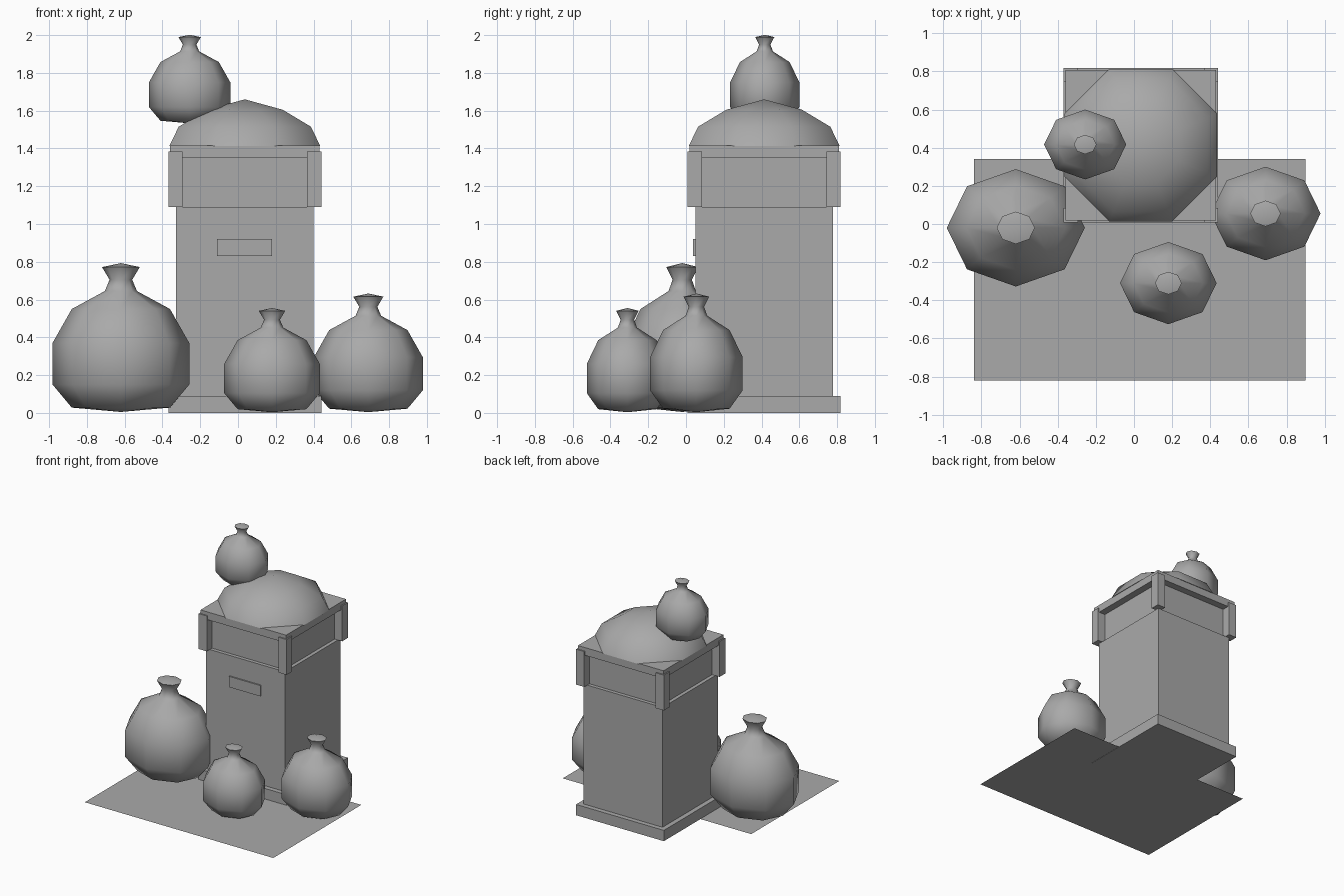
import bpy, bmesh, math

if "Cube" in bpy.data.objects:
    bpy.data.objects.remove(bpy.data.objects["Cube"])

grey = bpy.data.materials.new("plain_grey")
grey.diffuse_color = (0.4, 0.4, 0.4, 1)
grey.use_nodes = True
grey.node_tree.nodes["Principled BSDF"].inputs["Base Color"].default_value = grey.diffuse_color


def finish(name, bm, smooth=False):
    bmesh.ops.recalc_face_normals(bm, faces=bm.faces)
    me = bpy.data.meshes.new(name)
    bm.to_mesh(me)
    bm.free()
    me.materials.append(grey)
    ob = bpy.data.objects.new(name, me)
    bpy.context.collection.objects.link(ob)
    if smooth:
        bpy.ops.object.select_all(action='DESELECT')
        ob.select_set(True)
        bpy.context.view_layer.objects.active = ob
        bpy.ops.object.shade_smooth_by_angle(angle=math.radians(50))
    return ob


def box(name, x0, x1, y0, y1, z0, z1):
    bm = bmesh.new()
    bmesh.ops.create_cube(bm, size=1)
    for v in bm.verts:
        v.co = ((x0 + x1) / 2 + v.co.x * (x1 - x0),
                (y0 + y1) / 2 + v.co.y * (y1 - y0),
                (z0 + z1) / 2 + v.co.z * (z1 - z0))
    return finish(name, bm)


def lathe(name, profile, centre, scale, turn=0.0, sides=8):
    """Turn a (radius, height) profile; zero radius makes a single pole."""
    bm = bmesh.new()
    rings = []
    for r, z in profile:
        ring = []
        for i in range(sides if r else 1):
            a = turn + 2 * math.pi * i / sides
            ring.append(bm.verts.new((centre[0] + r * scale[0] * math.cos(a),
                                      centre[1] + r * scale[1] * math.sin(a),
                                      centre[2] + z * scale[2])))
        rings.append(ring)
    for a, b in zip(rings, rings[1:]):
        for i in range(sides):
            j = (i + 1) % sides
            loop = [a[i % len(a)], a[j % len(a)], b[j % len(b)], b[i % len(b)]]
            bm.faces.new(list(dict.fromkeys(loop)))
    return finish(name, bm, True)


# Pavement sheet
bm = bmesh.new()
bm.faces.new([bm.verts.new(p) for p in
              ((-0.84, -0.82, 0.002), (0.90, -0.82, 0.002), (0.90, 0.34, 0.002), (-0.84, 0.34, 0.002))])
for f in bm.faces:
    f.normal_update()
finish("pavement", bm)

# Bin: square parts around one centre, given as half width and height range
CX, CY = 0.036, 0.414
for name, h, z0, z1 in (("bin_plinth", 0.405, 0.0, 0.09),
                        ("bin_body", 0.365, 0.09, 1.09),
                        ("bin_recessed_panels", 0.335, 1.09, 1.35),
                        ("bin_top_slab", 0.395, 1.35, 1.415)):
    box(name, CX - h, CX + h, CY - h, CY + h, z0, z1)

# Corner posts
for sx in (-1, 1):
    for sy in (-1, 1):
        x, y = CX + sx * 0.3675, CY + sy * 0.3675
        box("bin_corner_post", x - 0.0375, x + 0.0375, y - 0.0375, y + 0.0375, 1.09, 1.385)

# Front plate
box("front_plate", -0.11, 0.18, 0.038, 0.055, 0.83, 0.92)

# Domed top, octagon with flats facing the sides
k = 1 / math.cos(math.pi / 8)
lathe("bin_dome", [(0, 1.412), (0.40 * k, 1.412), (0.35 * k, 1.515), (0.20 * k, 1.605), (0, 1.66)],
      (CX, CY, 0), (1, 1, 1), math.pi / 8)

# Tied bags, one profile at several sizes
bag = [(0, 0.005), (0.26, 0.028), (0.362, 0.15), (0.362, 0.37), (0.26, 0.55), (0.085, 0.645),
       (0.06, 0.705), (0.10, 0.772), (0, 0.793)]
for name, x, y, z, s in (("large_bag", -0.62, -0.02, 0, 1.0),
                         ("small_bag", 0.18, -0.31, 0, 0.70),
                         ("medium_bag", 0.69, 0.055, 0, 0.797),
                         ("bag_on_top", -0.256, 0.417, 1.53, 0.595)):
    lathe(name, bag, (x, y, z), (s, s * 0.85, s))
